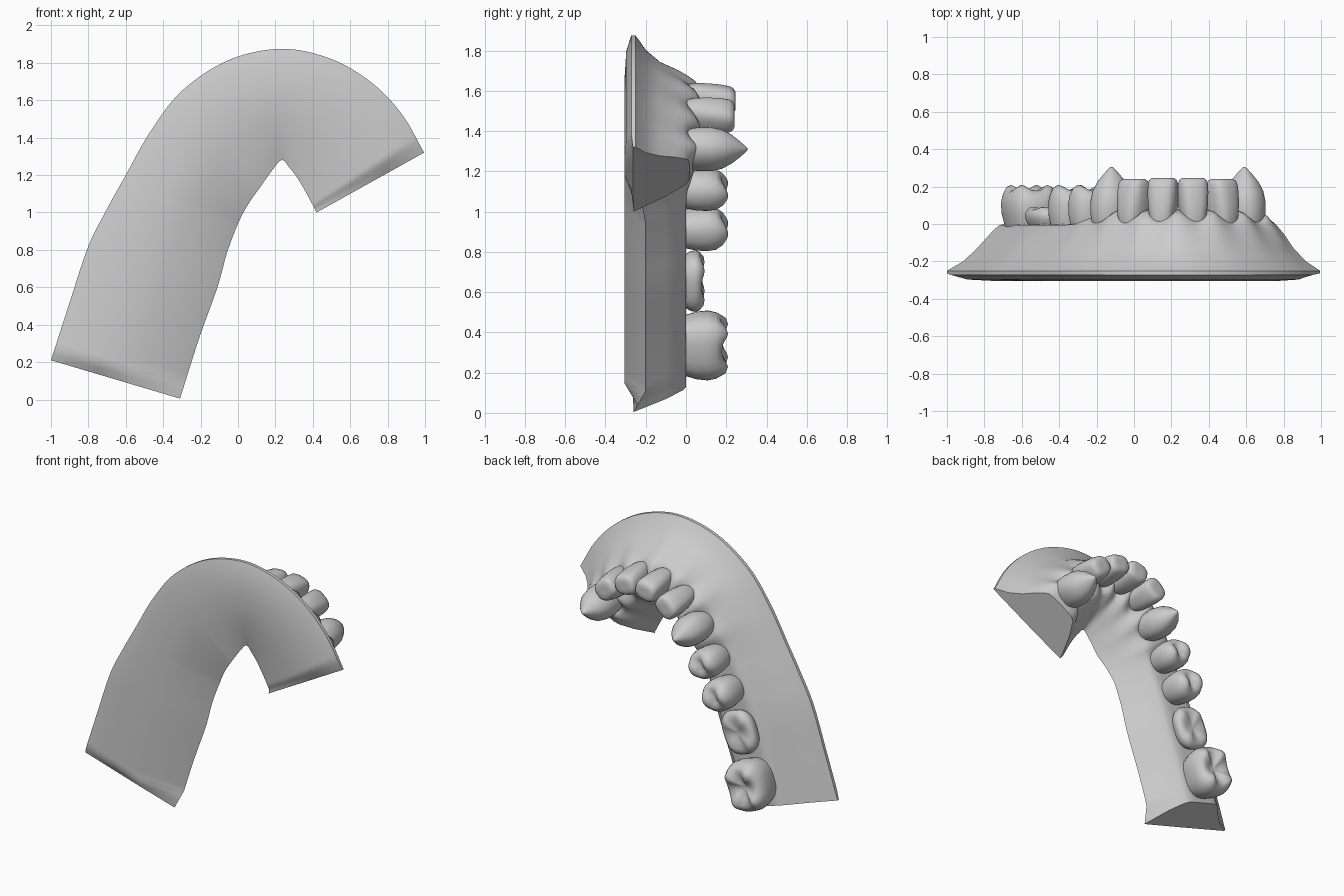
import bpy, bmesh, math
from mathutils import Vector

if "Cube" in bpy.data.objects:
    bpy.data.objects.remove(bpy.data.objects["Cube"])

mat = bpy.data.materials.new("plaster grey")
mat.use_nodes = True
GREY = (0.6, 0.6, 0.6, 1)
mat.diffuse_color = GREY
mat.node_tree.nodes["Principled BSDF"].inputs["Base Color"].default_value = GREY


def finish(bm, name, angle):
    bmesh.ops.recalc_face_normals(bm, faces=bm.faces)
    me = bpy.data.meshes.new(name)
    bm.to_mesh(me)
    bm.free()
    me.materials.append(mat)
    ob = bpy.data.objects.new(name, me)
    bpy.context.collection.objects.link(ob)
    bpy.ops.object.select_all(action='DESELECT')
    ob.select_set(True)
    bpy.context.view_layer.objects.active = ob
    bpy.ops.object.shade_smooth_by_angle(angle=math.radians(angle))


def bridge(bm, rings):
    n = len(rings[0])
    for a, b in zip(rings, rings[1:]):
        for i in range(n):
            j = (i + 1) % n
            bm.faces.new((a[i], a[j], b[j], b[i]))


def smooth_path(pts, sub):
    # Catmull-Rom curve through the given points
    p = [Vector(q) for q in pts]
    p = [2 * p[0] - p[1]] + p + [2 * p[-1] - p[-2]]
    out = []
    for i in range(1, len(p) - 2):
        a, b, c, d = p[i - 1:i + 3]
        for k in range(sub):
            t = k / sub
            out.append(0.5 * (2 * b + (c - a) * t + (2 * a - 5 * b + 4 * c - d) * t * t
                              + (3 * b - a - 3 * c + d) * t ** 3))
    return out + [p[-2]]


# Teeth along the arch: centre x, z, length along, depth across, height, kind
MID = 0.235
front = [(-0.12, 1.31, 0.205, 0.23, 0.305, "canine"),
         (0.0, 1.475, 0.165, 0.18, 0.24, "incisor"),
         (0.155, 1.55, 0.16, 0.175, 0.245, "incisor")]
teeth = [(-0.56, 0.335, 0.34, 0.28, 0.215, "molar"),
         (-0.45, 0.655, 0.3, 0.245, 0.095, "molar"),
         (-0.345, 0.915, 0.215, 0.225, 0.215, "premolar"),
         (-0.24, 1.11, 0.2, 0.225, 0.215, "premolar")]
teeth += front + [(2 * MID - t[0],) + t[1:] for t in reversed(front)]
centres = [Vector((t[0], t[1])) for t in teeth]
gaps = [(a + b) / 2 for a, b in zip(centres[3:], centres[4:])]
gaps.append(centres[-1] * 1.5 - centres[-2] * 0.5)

# Gum base: paired outer and inner edges in x, z
outer = [(-1, 0.21), (-0.9, 0.52), (-0.8, 0.82), (-0.7, 1.02), (-0.6, 1.2), (-0.47, 1.43),
         (-0.3, 1.65), (-0.05, 1.815), (0.235, 1.875), (0.5, 1.82), (0.72, 1.69),
         (0.88, 1.52), (0.995, 1.32)]
inner = [(-0.31, 0.005), (-0.21, 0.32), (-0.11, 0.6), (-0.06, 0.78), (0, 0.94), (0.055, 1.045),
         (0.115, 1.13), (0.19, 1.235), (0.235, 1.28), (0.275, 1.24), (0.32, 1.18),
         (0.37, 1.095), (0.42, 1.0)]
# Cross-section: fraction from inner to outer edge, and depth y
section = [(0, -0.2), (0.13, -0.1), (0.24, -0.015), (0.29, 0), (0.36, 0), (0.46, 0), (0.56, 0),
           (0.62, -0.005), (0.66, -0.03), (0.71, -0.07), (0.78, -0.13), (0.88, -0.2), (1, -0.25),
           (1, -0.272), (0.87, -0.297), (0.65, -0.305), (0.38, -0.305)]
RIM = 13  # section points from here on belong to the underside

SUB = 10
po, pi = smooth_path(outer, SUB), smooth_path(inner, SUB)
pm = [(a + b) / 2 for a, b in zip(po, pi)]
run = [0]
for a, b in zip(pm, pm[1:]):
    run.append(run[-1] + (b - a).length)


def gum_rise(p, radial):
    # height of the gum points that stand between the front teeth
    best = 0
    for g in gaps:
        v = p - g
        r = v.dot(radial)
        best = max(best, math.exp(-(v.length_squared - r * r) / 0.055 ** 2 - (r / 0.14) ** 2))
    return best


bm = bmesh.new()
rings = []
for i in range(len(po)):
    to_start = run[i] < run[-1] / 2
    dist = run[i] if to_start else run[-1] - run[i]
    inward = (pm[1] - pm[0]) if to_start else (pm[-2] - pm[-1])
    inward = inward.normalized() * max(0, 1 - dist / 0.3)
    radial = (po[i] - pi[i]).normalized()
    end = max(0, 1 - dist / 0.1)
    lip = max(0, 1 - dist / 0.06)
    arch = min(1, max(0, (i / SUB - 4) / 2))
    ring = []
    for k, (f, y) in enumerate(section):
        if k == 0:
            y -= 0.06 * max(end, 0.7 * arch)
        if k >= RIM:
            y += (-0.264 - y) * lip
        p = pi[i].lerp(po[i], f)
        if 2 <= k <= 9:
            y += arch * (0.012 + 0.065 * gum_rise(p, radial))
        # end caps lean inward towards the top
        p = p + inward * 0.26 * max(0, y + 0.25)
        ring.append(bm.verts.new((p.x, y, p.y)))
    rings.append(ring)
bridge(bm, rings)
bm.faces.new(rings[0])
bm.faces.new(rings[-1])
finish(bm, "gum_base", 40)

# Tooth outlines: height fraction, scale along, scale across
SHAPES = {
    "incisor": [(-0.25, .65, .75), (0, .76, .92), (.2, .88, 1), (.45, .97, .98), (.7, 1, .9),
                (.88, .98, .8), (.96, .9, .68), (1, .74, .5), (1, .35, .2)],
    "canine": [(-0.2, .7, .75), (0, .86, .92), (.2, .98, 1), (.4, 1, .98), (.58, .89, .88),
               (.74, .66, .66), (.88, .36, .36), (.96, .16, .16), (1, .05, .05)],
    "premolar": [(-0.2, .78, .8), (0, .88, .91), (.25, .98, .99), (.5, 1, 1), (.7, .94, .94),
                 (.84, .78, .78), (.9, .58, .58), (.86, .34, .34), (.8, .12, .12)],
    "molar": [(-0.2, .8, .8), (0, .88, .88), (.25, .97, .97), (.5, 1, 1), (.7, .95, .95),
              (.86, .82, .82), (.9, .66, .66), (.82, .4, .4), (.72, .14, .14)],
}
CUSPS = {"incisor": (0, 0), "canine": (0, 0), "premolar": (2, 0.07), "molar": (4, 0.07)}


def tooth(name, centre, along, size, kind):
    length, depth, height = size
    across = Vector((-along.y, along.x))
    count, amount = CUSPS[kind]
    square = 0.75 if kind in ("molar", "incisor") else 0.9
    seg = 32
    bm = bmesh.new()
    rings = []
    for n, (t, sa, sc) in enumerate(SHAPES[kind]):
        ring = []
        for s in range(seg):
            a = 2 * math.pi * s / seg
            ca, sn = math.cos(a), math.sin(a)
            u = math.copysign(abs(ca) ** square, ca) * sa * length / 2
            v = math.copysign(abs(sn) ** square, sn) * sc * depth / 2
            # cusps and grooves shape only the chewing surface
            lift = -amount * math.cos(count * a) if count and 5 <= n <= 7 else 0
            p = centre + along * u + across * v
            ring.append(bm.verts.new((p.x, (t + lift) * height, p.y)))
        rings.append(ring)
    bridge(bm, rings)
    bm.faces.new(rings[0])
    bm.faces.new(rings[-1])
    finish(bm, name, 60)


for i, (x, z, length, depth, height, kind) in enumerate(teeth):
    a, b = centres[max(0, i - 1)], centres[min(len(teeth) - 1, i + 1)]
    tooth(f"{kind}_{i + 1}", centres[i], (b - a).normalized(), (length, depth, height), kind)
